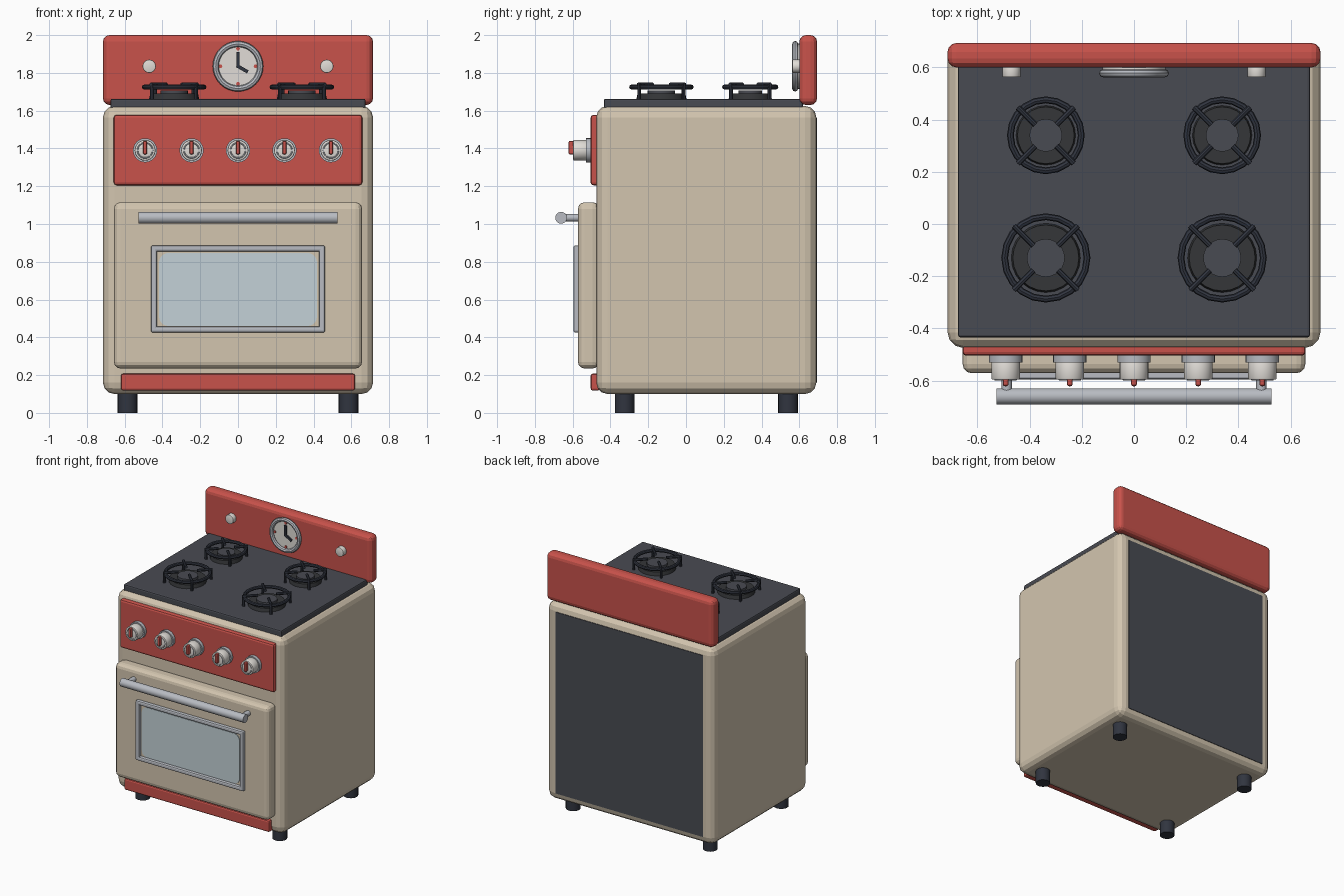
import bpy, bmesh
from math import radians, pi, cos, sin
from mathutils import Vector, Matrix

if "Cube" in bpy.data.objects:
    bpy.data.objects.remove(bpy.data.objects["Cube"])


def material(name, r, g, b):
    m = bpy.data.materials.new(name)
    m.diffuse_color = (r, g, b, 1)
    m.use_nodes = True
    m.node_tree.nodes["Principled BSDF"].inputs["Base Color"].default_value = m.diffuse_color
    return m


CREAM = material("cream", 0.65, 0.56, 0.43)
RED = material("red", 0.58, 0.085, 0.07)
DARK = material("dark", 0.066, 0.07, 0.085)
BURNER = material("burner", 0.035, 0.037, 0.04)
IRON = material("iron", 0.03, 0.035, 0.05)
WHITE = material("white", 0.75, 0.72, 0.68)
METAL = material("metal", 0.48, 0.5, 0.54)
GLASS = material("glass", 0.55, 0.64, 0.68)


def finish(name, bm, mat, smooth=False):
    bmesh.ops.recalc_face_normals(bm, faces=bm.faces[:])
    me = bpy.data.meshes.new(name)
    bm.to_mesh(me)
    bm.free()
    if smooth:
        me.shade_smooth()
        me.set_sharp_from_angle(angle=radians(35))
    me.materials.append(mat)
    ob = bpy.data.objects.new(name, me)
    bpy.context.collection.objects.link(ob)
    return ob


def box(name, x, y, z, mat, bevel=0, seg=3, only_y=False):
    """Box from (min, max) ranges; only_y rounds just the edges along y."""
    bm = bmesh.new()
    bmesh.ops.create_cube(bm, size=1)
    for v in bm.verts:
        v.co = [a + (b - a) * (c + 0.5) for (a, b), c in zip((x, y, z), v.co)]
    if bevel:
        edges = [e for e in bm.edges if not only_y
                 or abs(e.verts[0].co.y - e.verts[1].co.y) > 1e-4]
        bmesh.ops.bevel(bm, geom=edges, offset=bevel, segments=seg,
                        profile=0.5, affect='EDGES')
    return finish(name, bm, mat)


def rod(name, a, b, r, mat, sides=24, r2=None, bevel=0):
    """Cylinder from point a to point b."""
    a, b = Vector(a), Vector(b)
    bm = bmesh.new()
    rot = (b - a).to_track_quat('Z', 'Y').to_matrix().to_4x4()
    bmesh.ops.create_cone(bm, cap_ends=True, segments=sides, radius1=r,
                          radius2=r if r2 is None else r2, depth=(b - a).length,
                          matrix=Matrix.Translation((a + b) / 2) @ rot)
    if bevel:
        caps = {e for f in bm.faces if len(f.verts) > 4 for e in f.edges}
        bmesh.ops.bevel(bm, geom=list(caps), offset=bevel, segments=2,
                        profile=0.5, affect='EDGES')
    return finish(name, bm, mat, True)


def ring(name, centre, major, minor, mat, axis='Z', n=24, k=8):
    bm = bmesh.new()
    grid = []
    for i in range(n):
        t = 2 * pi * i / n
        row = []
        for j in range(k):
            p = 2 * pi * j / k
            d, h = major + minor * cos(p), minor * sin(p)
            co = (d * cos(t), d * sin(t), h) if axis == 'Z' else (d * cos(t), h, d * sin(t))
            row.append(bm.verts.new(Vector(centre) + Vector(co)))
        grid.append(row)
    for i in range(n):
        for j in range(k):
            i2, j2 = (i + 1) % n, (j + 1) % k
            bm.faces.new((grid[i][j], grid[i2][j], grid[i2][j2], grid[i][j2]))
    return finish(name, bm, mat, True)


# Cabinet, back panel, cooktop, backsplash
box("body", (-0.715, 0.715), (-0.475, 0.69), (0.10, 1.625), CREAM, 0.06)
box("back_panel", (-0.63, 0.63), (0.66, 0.694), (0.16, 1.56), DARK)
box("cooktop", (-0.675, 0.675), (-0.435, 0.62), (1.61, 1.663), DARK, 0.01, 2)
box("backsplash", (-0.715, 0.715), (0.60, 0.694), (1.63, 2.0), RED, 0.035)

# Control panel, kick strip, door
box("control_panel", (-0.658, 0.658), (-0.505, -0.455), (1.205, 1.578), RED, 0.015, 2)
box("kick_strip", (-0.62, 0.62), (-0.505, -0.455), (0.118, 0.208), RED, 0.012, 2)
box("door", (-0.657, 0.657), (-0.572, -0.46), (0.235, 1.115), CREAM, 0.035)

# Door window and frame
box("window_glass", (-0.418, 0.418), (-0.578, -0.56), (0.46, 0.847), GLASS, 0.05, 5, True)
for s in (-1, 1):
    x, z = s * 0.445, 0.656 + s * 0.215
    box("window_frame_side", (x - 0.016, x + 0.016), (-0.596, -0.56), (0.425, 0.887),
        METAL, 0.01, 2)
    box("window_frame_rail", (-0.461, 0.461), (-0.596, -0.56), (z - 0.016, z + 0.016),
        METAL, 0.01, 2)
    rod("handle_mount", (s * 0.488, -0.56, 1.033), (s * 0.488, -0.658, 1.033), 0.02, METAL, 16)
rod("door_handle", (-0.527, -0.661, 1.033), (0.527, -0.661, 1.033), 0.031, METAL)

# Legs
for x in (-0.585, 0.585):
    for y in (-0.325, 0.54):
        rod("leg", (x, y, 0), (x, y, 0.12), 0.052, IRON, 20)

# Control knobs
for i in range(-2, 3):
    x, z = i * 0.246, 1.39
    rod("knob_skirt", (x, -0.50, z), (x, -0.53, z), 0.064, METAL)
    rod("knob", (x, -0.525, z), (x, -0.597, z), 0.055, WHITE, bevel=0.006)
    ring("knob_trim", (x, -0.596, z), 0.04, 0.004, METAL, 'Y', 24, 6)
    box("knob_pointer", (x - 0.011, x + 0.011), (-0.622, -0.59), (z - 0.022, z + 0.05),
        RED, 0.008, 2)

# Clock on the backsplash
CZ = 1.835
rod("clock_face", (0, 0.61, CZ), (0, 0.585, CZ), 0.12, WHITE, 32)
ring("clock_rim", (0, 0.578, CZ), 0.118, 0.016, METAL, 'Y', 32)
for k in range(4):
    dx, dz = 0.093 * cos(k * pi / 2), 0.093 * sin(k * pi / 2)
    rod("clock_mark", (dx, 0.59, CZ + dz), (dx, 0.578, CZ + dz), 0.01, RED, 12)
for name, length, angle in (("minute_hand", 0.075, 90), ("hour_hand", 0.06, -30)):
    hand = box(name, (-0.008, length), (-0.005, 0.005), (-0.009, 0.009), IRON)
    hand.rotation_euler.y = -radians(angle)
    hand.location = (0, 0.579, CZ)
for x in (-0.47, 0.47):
    rod("side_button", (x, 0.61, CZ), (x, 0.563, CZ), 0.035, WHITE, bevel=0.004)

# Burners with pan supports
for x in (-0.338, 0.338):
    for y, r in ((0.34, 0.136), (-0.13, 0.158)):
        rod("burner_base", (x, y, 1.655), (x, y, 1.69), r * 0.85, BURNER, r2=r * 0.8)
        rod("burner_cap", (x, y, 1.68), (x, y, 1.708), r * 0.46, DARK)
        ring("support_ring", (x, y, 1.725), r, 0.013, IRON, 'Z', 20)
        for k in range(4):
            c, s = cos(pi / 4 + k * pi / 2), sin(pi / 4 + k * pi / 2)
            e = r + 0.008
            rod("support_bar", (x + c * r * 0.42, y + s * r * 0.42, 1.738),
                (x + c * (e + 0.008), y + s * (e + 0.008), 1.738), 0.011, IRON, 8)
            rod("support_foot", (x + c * e, y + s * e, 1.655),
                (x + c * e, y + s * e, 1.745), 0.01, IRON, 8)
